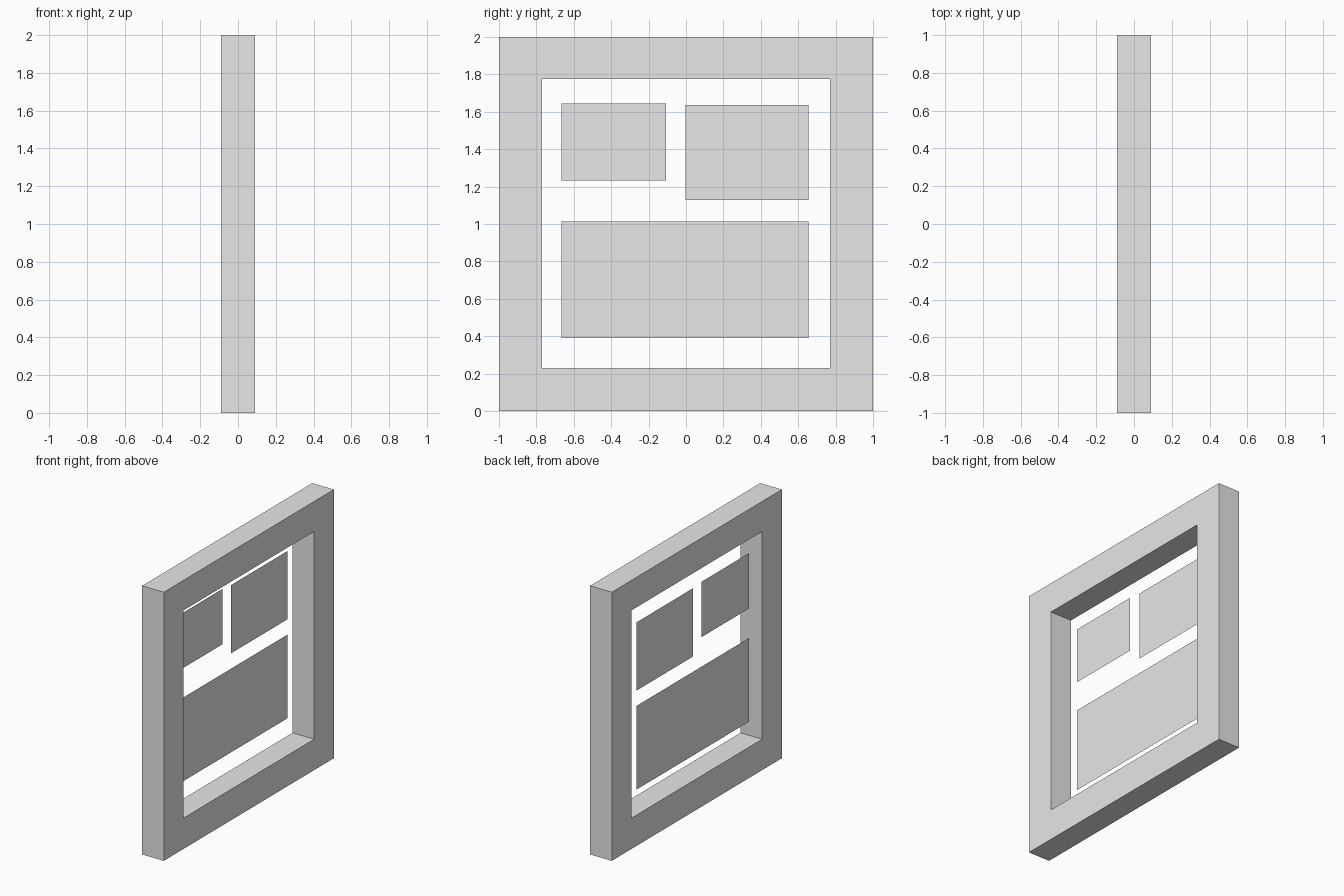
import bpy
import bmesh

cube = bpy.data.objects.get("Cube")
if cube:
    bpy.data.objects.remove(cube, do_unlink=True)

grey = bpy.data.materials.new("plain_grey")
grey.use_nodes = True
grey.diffuse_color = (0.8, 0.8, 0.8, 1)
grey.node_tree.nodes["Principled BSDF"].inputs["Base Color"].default_value = (0.8, 0.8, 0.8, 1)

HALF_DEPTH = 0.089
PANEL_X = -0.053


def rectangle(bm, x, y0, y1, z0, z1):
    """Four corner vertices in a plane of constant x."""
    return [bm.verts.new((x, y, z)) for y, z in ((y0, z0), (y1, z0), (y1, z1), (y0, z1))]


def finish(bm, name):
    mesh = bpy.data.meshes.new(name)
    bm.to_mesh(mesh)
    bm.free()
    mesh.materials.append(grey)
    obj = bpy.data.objects.new(name, mesh)
    bpy.context.collection.objects.link(obj)
    return obj


# Square frame: outer and inner rectangles on both sides, joined in a closed loop
outer = (-1, 1, 0, 2)
inner = (-0.769, 0.769, 0.23, 1.776)
bm = bmesh.new()
rings = [rectangle(bm, x, *size) for x, size in (
    (HALF_DEPTH, outer), (HALF_DEPTH, inner), (-HALF_DEPTH, inner), (-HALF_DEPTH, outer))]
for i, ring in enumerate(rings):
    following = rings[(i + 1) % 4]
    for j in range(4):
        k = (j + 1) % 4
        bm.faces.new((ring[j], ring[k], following[k], following[j]))
bmesh.ops.recalc_face_normals(bm, faces=bm.faces)
finish(bm, "frame")

# Three flat panels floating inside the opening
panels = {
    "small_upper_panel": (-0.665, -0.106, 1.233, 1.645),
    "large_upper_panel": (-0.004, 0.656, 1.127, 1.635),
    "wide_lower_panel": (-0.665, 0.656, 0.39, 1.013),
}
for name, size in panels.items():
    bm = bmesh.new()
    bm.faces.new(rectangle(bm, PANEL_X, *size))
    finish(bm, name)
